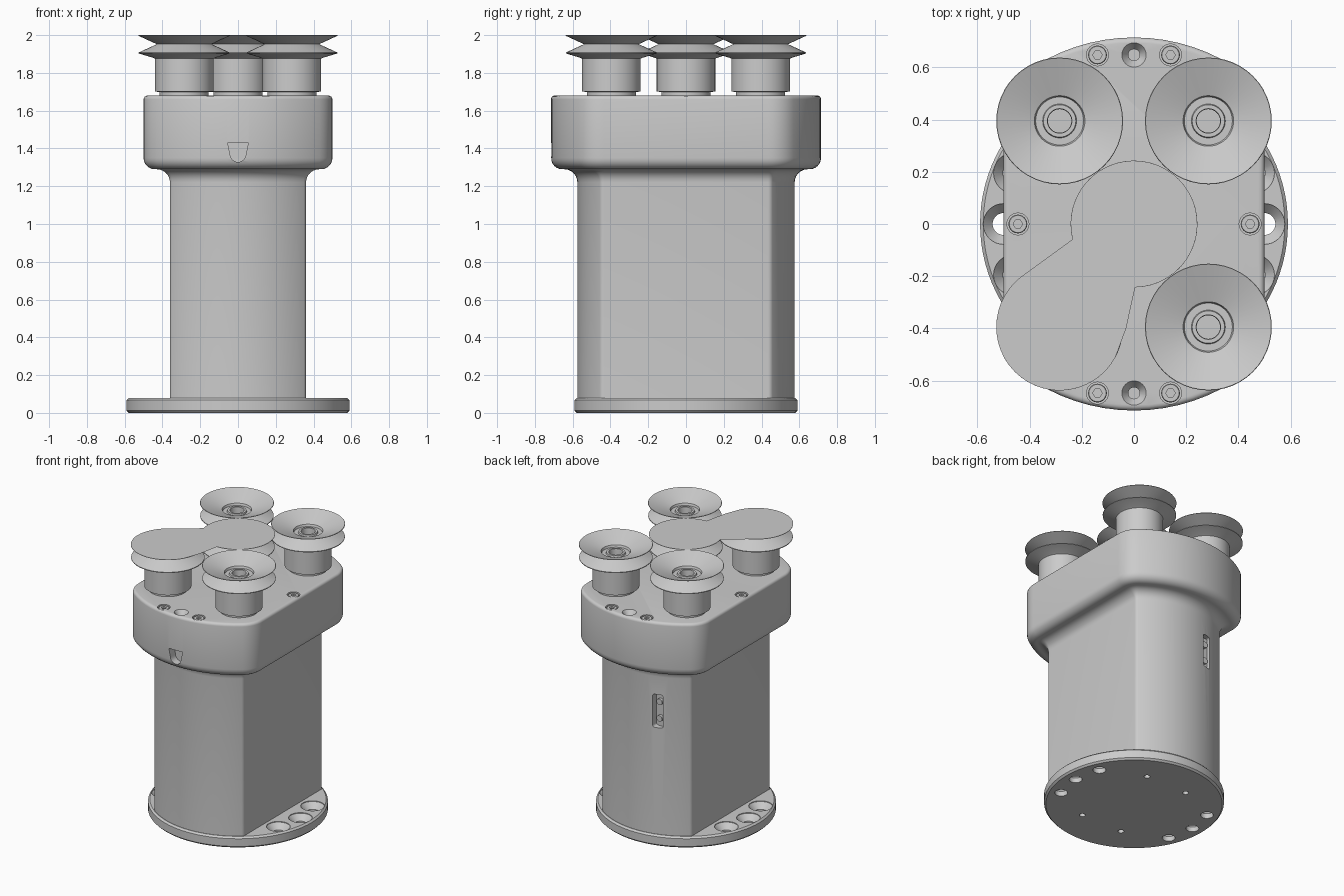
import bpy, bmesh
from math import sin, cos, pi, radians, sqrt, atan2

if "Cube" in bpy.data.objects:
    bpy.data.objects.remove(bpy.data.objects["Cube"])


def make(name, verts, faces):
    bm = bmesh.new()
    vs = [bm.verts.new(v) for v in verts]
    for f in faces:
        bm.faces.new([vs[i] for i in f])
    bmesh.ops.recalc_face_normals(bm, faces=bm.faces)
    me = bpy.data.meshes.new(name)
    bm.to_mesh(me)
    bm.free()
    ob = bpy.data.objects.new(name, me)
    bpy.context.collection.objects.link(ob)
    return ob


def loft(name, rings):
    """Skin equal-length closed rings and cap both ends."""
    n = len(rings[0])
    verts = [v for r in rings for v in r]
    faces = [(k * n + i, k * n + (i + 1) % n, (k + 1) * n + (i + 1) % n, (k + 1) * n + i)
             for k in range(len(rings) - 1) for i in range(n)]
    faces += [tuple(range(n)), tuple(range((len(rings) - 1) * n, len(rings) * n))]
    return make(name, verts, faces)


def turned(name, profile, x=0, y=0, n=48):
    return loft(name, [[(x + r * cos(2 * pi * i / n), y + r * sin(2 * pi * i / n), z)
                        for i in range(n)] for r, z in profile])


def prism_y(name, outline, y0, y1):
    return loft(name, [[(x, y, z) for x, z in outline] for y in (y0, y1)])


def activate(ob):
    bpy.ops.object.select_all(action='DESELECT')
    ob.select_set(True)
    bpy.context.view_layer.objects.active = ob


def carve(ob, cutters):
    for c in cutters:
        m = ob.modifiers.new("cut", 'BOOLEAN')
        m.operation, m.solver, m.object = 'DIFFERENCE', 'EXACT', c
        activate(ob)
        bpy.ops.object.modifier_apply(modifier=m.name)
        bpy.data.objects.remove(c)


def smooth(ob, deg=30):
    activate(ob)
    bpy.ops.object.shade_smooth_by_angle(angle=radians(deg))


def arc(cx, cy, r, a0, a1, n):
    return [(cx + r * cos(a0 + (a1 - a0) * i / n), cy + r * sin(a0 + (a1 - a0) * i / n))
            for i in range(n + 1)]


# Flat-sided, round-ended cross-section, grown outwards by off
def section(off, z):
    w, R, r = 0.36, 0.575, 0.03
    cx = w - r
    cy = sqrt((R - r) ** 2 - cx ** 2)
    a = atan2(cy, cx)
    quarter = arc(cx, cy, r + off, 0, a, 6)[:-1] + arc(0, 0, R + off, a, pi / 2, 8)
    half = quarter + [(-x, y) for x, y in quarter[-2::-1]]
    return [(x, y, z) for x, y in half + [(-x, -y) for x, y in half]]


# Body and flared head in one loft
side = [(0, 0.07), (0, 1.22)]
side += arc(0.07, 1.22, 0.07, pi, pi / 2, 6)[1:]
side += arc(0.08, 1.35, 0.06, -pi / 2, 0, 6)
side += arc(0.12, 1.66, 0.02, 0, pi / 2, 4)
body = loft("body_and_head", [section(o, z) for o, z in side])

# Head fastener recesses, front notch and back connector slot
screws = [(sx * 0.14, sy * 0.648) for sx in (-1, 1) for sy in (-1, 1)] + [(-0.445, 0), (0.445, 0)]
cuts = [turned("cut", [(0.042, 1.64), (0.042, 1.72)], x, y, 24) for x, y in screws]
cuts += [turned("cut", [(0.022, 1.58), (0.022, 1.645), (0.048, 1.682), (0.048, 1.72)], 0, y, 32)
         for y in (-0.648, 0.648)]
notch = [(0.055, 1.43), (-0.055, 1.43)] + arc(0, 1.37, 0.042, pi, 2 * pi, 10)
cuts.append(prism_y("cut", notch, -0.8, -0.655))
slot = []
for sx, sz, a in ((1, 1, 0), (-1, 1, pi / 2), (-1, -1, pi), (1, -1, 3 * pi / 2)):
    slot += arc(-0.16 + sx * 0.02, 0.97 + sz * 0.105, 0.015, a, a + pi / 2, 4)
cuts.append(prism_y("cut", slot, 0.515, 0.65))
carve(body, cuts)
smooth(body)

# Buttons inside the back slot
for z in (0.91, 1.03):
    smooth(prism_y("slot_button", arc(-0.16, z, 0.022, 0, 2 * pi * 23 / 24, 23), 0.505, 0.535))

# Socket screws in the head
for x, y in screws:
    s = turned("head_screw", [(0.036, 1.63), (0.036, 1.672), (0.033, 1.676)], x, y, 24)
    carve(s, [turned("cut", [(0.018, 1.655), (0.018, 1.7)], x, y, 6)])
    smooth(s)

# Round base flange with countersunk mounting holes
base = turned("base_flange", [(0.578, 0), (0.59, 0.012), (0.59, 0.068), (0.578, 0.08)], n=96)
cuts = []
for a in (-23, 0, 23, 157, 180, 203):
    cuts.append(turned("cut", [(0.042, -0.02), (0.042, 0.035), (0.078, 0.075), (0.078, 0.12)],
                       0.5 * cos(radians(a)), 0.5 * sin(radians(a)), 32))
for sx in (-1, 1):
    for sy in (-1, 1):
        cuts.append(turned("cut", [(0.02, -0.02), (0.02, 0.03)], sx * 0.165, sy * 0.33, 20))
carve(base, cuts)
smooth(base)

# Bellows suction cups
cup = [(0.13, 1.67), (0.13, 1.698), (0.155, 1.702), (0.155, 1.875), (0.165, 1.88),
       (0.241, 1.903), (0.241, 1.908), (0.145, 1.952), (0.243, 1.997), (0.241, 2.0),
       (0.097, 1.95), (0.092, 1.935), (0.065, 1.935), (0.062, 1.945), (0.047, 1.945),
       (0.045, 1.93), (0.045, 1.76)]
spots = [(sx * 0.285, sy * 0.395) for sx in (-1, 1) for sy in (-1, 1)] + [(0, 0)]
for x, y in spots:
    smooth(turned("suction_cup", cup, x, y))

# Flat sheet spanning the middle cup and the front left cup
d = radians
sheet = arc(0, 0, 0.243, d(-89), d(194), 36) + arc(-0.285, -0.395, 0.243, d(128.5), d(331), 28)
sheet.append((-0.03, -0.4))
make("cup_cover_sheet", [(x, y, 2.0) for x, y in sheet], [tuple(range(len(sheet)))])
